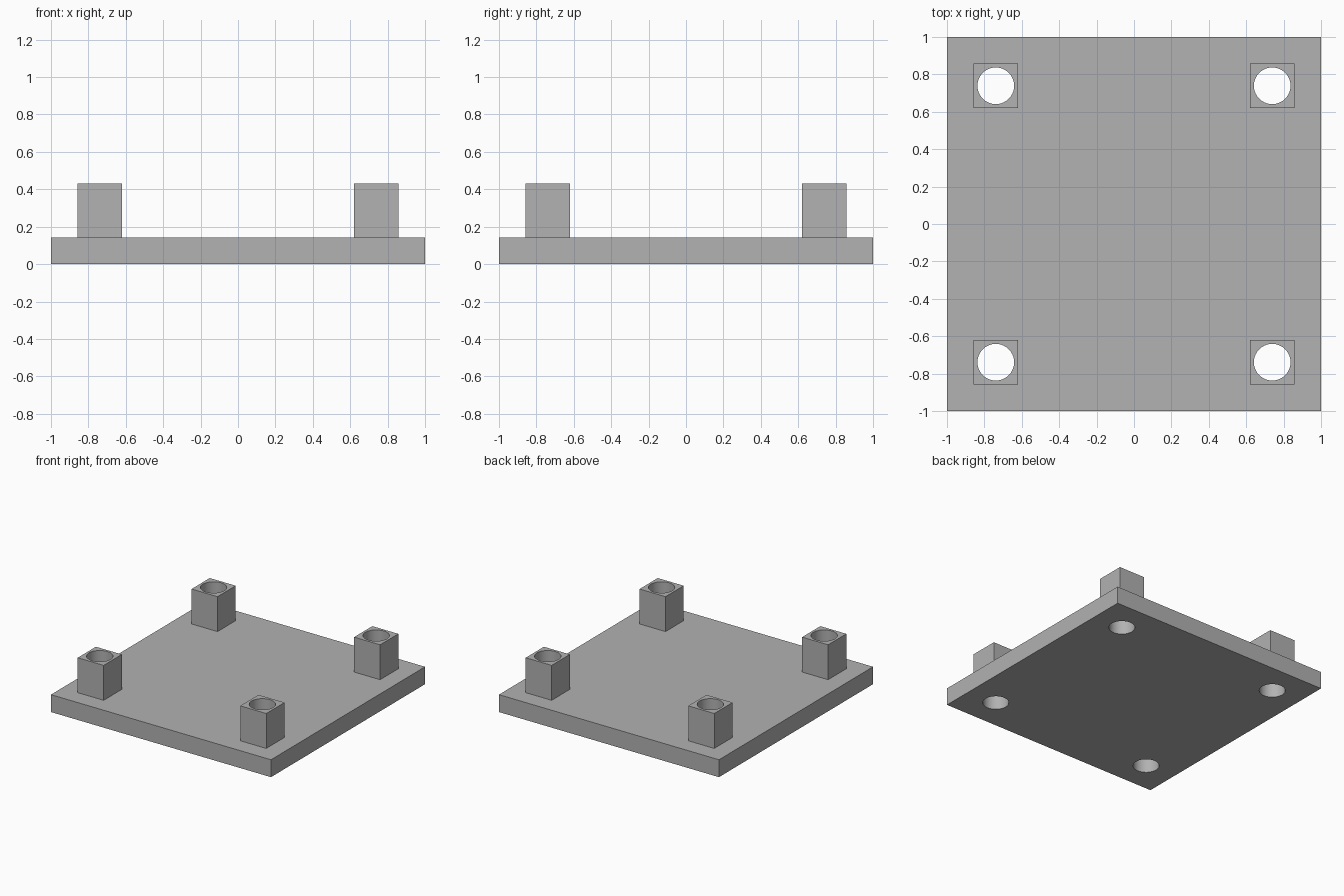
import bpy
import math

default_cube = bpy.data.objects.get("Cube")
if default_cube:
    bpy.data.objects.remove(default_cube, do_unlink=True)

PLATE_SIZE = 2.0
PLATE_TOP = 0.143
POST_TOP = 0.43
POST_WIDTH = 0.236
POST_OFFSET = 0.739
HOLE_RADIUS = 0.098

grey = bpy.data.materials.new("plain_grey")
grey.use_nodes = True
colour = (0.445, 0.445, 0.445, 1)
grey.diffuse_color = colour
grey.node_tree.nodes["Principled BSDF"].inputs["Base Color"].default_value = colour


def box(name, x, y, bottom, top, width):
    bpy.ops.mesh.primitive_cube_add(size=1, location=(x, y, (bottom + top) / 2))
    obj = bpy.context.object
    obj.name = name
    obj.scale = (width, width, top - bottom)
    bpy.ops.object.transform_apply(location=True, rotation=False, scale=True)
    obj.data.materials.append(grey)
    return obj


def combine(body, tool, operation):
    """Apply a boolean to the body and discard the tool."""
    mod = body.modifiers.new(operation.lower(), "BOOLEAN")
    mod.operation = operation
    mod.solver = "EXACT"
    mod.object = tool
    bpy.context.view_layer.objects.active = body
    bpy.ops.object.modifier_apply(modifier=mod.name)
    bpy.data.objects.remove(tool, do_unlink=True)


# Square base plate
plate = box("base_plate_with_posts", 0, 0, 0, PLATE_TOP, PLATE_SIZE)

corners = [(x, y) for x in (-POST_OFFSET, POST_OFFSET)
           for y in (-POST_OFFSET, POST_OFFSET)]

# Square corner posts, rooted in the plate
for x, y in corners:
    post = box("corner_post", x, y, PLATE_TOP / 2, POST_TOP, POST_WIDTH)
    combine(plate, post, "UNION")

# Round bores through each post and the plate
for x, y in corners:
    bpy.ops.mesh.primitive_cylinder_add(vertices=64, radius=HOLE_RADIUS, depth=2,
                                        location=(x, y, 0))
    cutter = bpy.context.object
    cutter.name = "bore_cutter"
    cutter.hide_render = True
    cutter.data.materials.append(grey)
    combine(plate, cutter, "DIFFERENCE")

# Smooth bore walls, crisp edges
bpy.ops.object.select_all(action="DESELECT")
plate.select_set(True)
bpy.context.view_layer.objects.active = plate
bpy.ops.object.shade_smooth_by_angle(angle=math.radians(30))
